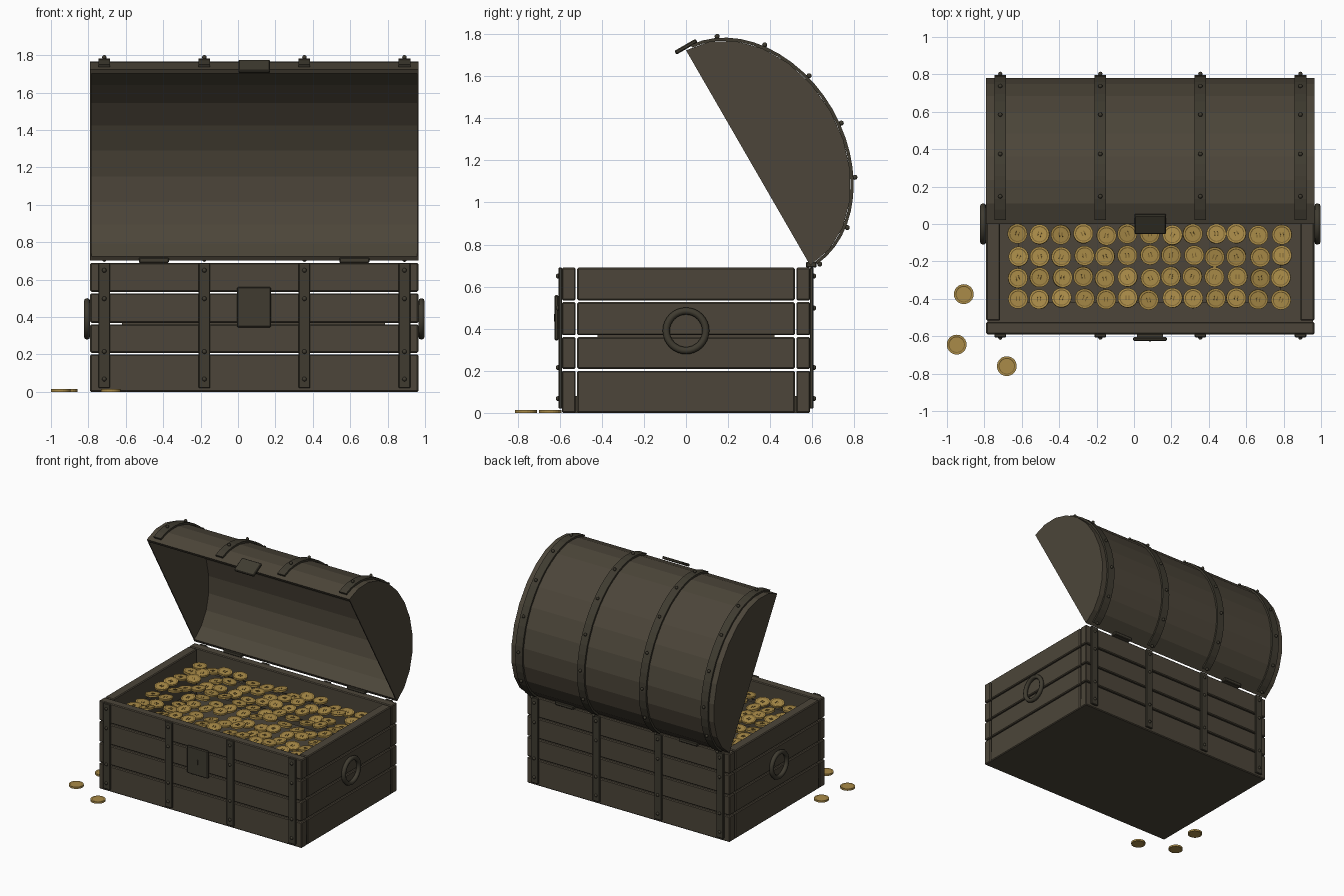
import bpy, bmesh, math, random
from mathutils import Matrix, Vector

if "Cube" in bpy.data.objects:
    bpy.data.objects.remove(bpy.data.objects["Cube"])

random.seed(4)
CX = 0.087            # chest centre in x
HX, HY = 0.877, 0.59  # half size of the chest


def material(name, rgb):
    m = bpy.data.materials.new(name)
    m.diffuse_color = (*rgb, 1)
    m.use_nodes = True
    m.node_tree.nodes["Principled BSDF"].inputs["Base Color"].default_value = m.diffuse_color
    return m


WOOD = material("dark wood", (0.072, 0.060, 0.041))
METAL = material("aged iron", (0.050, 0.044, 0.030))
GOLD = material("gold", (0.40, 0.26, 0.065))
DARK_GOLD = material("dark gold", (0.20, 0.125, 0.03))


def add_object(name, bm, *mats):
    bmesh.ops.recalc_face_normals(bm, faces=bm.faces)
    me = bpy.data.meshes.new(name)
    bm.to_mesh(me)
    bm.free()
    for m in mats:
        me.materials.append(m)
    ob = bpy.data.objects.new(name, me)
    bpy.context.collection.objects.link(ob)
    return ob


def box(name, lo, hi, mat, bevel=0.0, rot_x=0.0):
    lo, hi = Vector(lo), Vector(hi)
    bm = bmesh.new()
    bmesh.ops.create_cube(bm, size=1, matrix=Matrix.Diagonal((*(hi - lo), 1)))
    if bevel:
        bmesh.ops.bevel(bm, geom=bm.edges[:], offset=bevel, segments=1, affect='EDGES')
    ob = add_object(name, bm, mat)
    ob.location = (lo + hi) / 2
    ob.rotation_euler.x = rot_x
    return ob


def extrude_x(name, pts, x0, x1, mat):
    """Extrude a closed (y, z) outline along x."""
    bm = bmesh.new()
    f = bm.faces.new([bm.verts.new((x0, y, z)) for y, z in pts])
    r = bmesh.ops.extrude_face_region(bm, geom=[f])
    bmesh.ops.translate(bm, vec=(x1 - x0, 0, 0),
                        verts=[v for v in r["geom"] if isinstance(v, bmesh.types.BMVert)])
    return add_object(name, bm, mat)


def smooth(ob):
    for p in ob.data.polygons:
        p.use_smooth = True


# Box: floor and four rows of planks with open gaps between them
box("floor", (CX - HX + .006, -HY + .006, 0), (CX + HX - .006, HY - .006, .08), WOOD)
T = 0.066
for z0, z1 in ((0, .2), (.209, .36), (.369, .526), (.535, .69)):
    for s, side in ((-1, "front"), (1, "back")):
        y0, y1 = sorted((s * HY, s * (HY - T)))
        box(side + "_plank", (CX - HX, y0, z0), (CX + HX, y1, z1), WOOD, .006)
    for s, side in ((-1, "left"), (1, "right")):
        x0, x1 = sorted((CX + s * HX, CX + s * (HX - T - .008)))
        box(side + "_plank", (x0, -HY + T + .007, z0), (x1, HY - T - .007, z1), WOOD, .006)


# Open lid: half ellipse profile turned about the back edge
def lid_point(t, a, b):
    c, s = a * math.cos(t), b * math.sin(t)
    return (0.295 - .5 * c + .866 * s, 1.212 + .866 * c + .5 * s)


def arc(a, b, t0=0, t1=180, n=12):
    return [lid_point(math.radians(t0 + (t1 - t0) * i / n), a, b) for i in range(n + 1)]


extrude_x("lid_shell", arc(.59, .45) + arc(.565, .425)[::-1], CX - HX, CX + HX, WOOD)
for s in (-1, 1):
    x = CX + s * HX
    extrude_x("lid_end", arc(.588, .448), x, x - s * .008, WOOD)

# Iron straps on the box and lid, with rivets
rivets = bmesh.new()


def rivet(x, y, z):
    bmesh.ops.create_uvsphere(rivets, u_segments=8, v_segments=6, radius=.012,
                              matrix=Matrix.Translation((x, y, z)))


for x in (-.715, -.18, .355, .89):
    for s in (-1, 1):
        y0, y1 = sorted((s * (HY - .002), s * .606))
        box("box_strap", (x - .031, y0, .02), (x + .031, y1, .69), METAL, .004)
        for z in (.068, .215, .498, .65):
            rivet(x, s * .607, z)
    extrude_x("lid_strap", arc(.603, .463, 4, 176, 24) + arc(.588, .448, 4, 176, 24)[::-1],
              x - .031, x + .031, METAL)
    for i in range(7):
        rivet(x, *lid_point(math.radians(20 + 25.8 * i), .61, .47))
smooth(add_object("rivets", rivets, METAL))

# Latch on the lid, lock plate with keyhole on the box, hinges
box("lid_latch", (.002, -.058, 1.73), (.172, .058, 1.75), METAL, .005, math.radians(30))
box("lock_plate", (-.006, -.625, .345), (.176, -.605, .56), METAL, .006)
box("lock_backing", (.015, -.607, .365), (.155, -.588, .54), METAL)
box("keyhole", (.08, -.628, .435), (.09, -.624, .47), METAL)
for x in (-.45, .622):
    box("hinge", (x - .08, .57, .69), (x + .08, .62, .718), METAL, .005)

# Ring handles on both ends
for s in (-1, 1):
    bpy.ops.mesh.primitive_torus_add(major_radius=.094, minor_radius=.017, major_segments=32,
                                     minor_segments=8, location=(CX + s * (HX + .017), 0, .39),
                                     rotation=(0, math.pi / 2, 0))
    ring = bpy.context.object
    ring.name = "ring_handle"
    ring.data.materials.append(METAL)
    smooth(ring)

# Tray carrying the treasure
box("coin_tray", (-.62, -.42, .352), (.785, .42, .378), WOOD)


# Coin: disc with raised rim, dark groove and two little bars on top
def coin_mesh(bars):
    bm = bmesh.new()
    bmesh.ops.create_cone(bm, cap_ends=True, segments=24, radius1=.053, radius2=.053, depth=.014)
    for f in [f for f in bm.faces if abs(f.normal.z) > .9]:
        bmesh.ops.inset_region(bm, faces=[f], thickness=.009)
        groove = bmesh.ops.inset_region(bm, faces=[f], thickness=.005, depth=-.002)
        for g in groove["faces"]:
            g.material_index = 1
    if bars:
        for x in (-.008, .008):
            r = bmesh.ops.create_cube(bm, size=1, matrix=Matrix.Translation((x, 0, .006))
                                      @ Matrix.Diagonal((.005, .024, .004, 1)))
            for f in {f for v in r["verts"] for f in v.link_faces}:
                f.material_index = 1
    ob = add_object("loose_coin", bm, GOLD, DARK_GOLD)
    return ob


def copy(src, name, loc, rot):
    ob = bpy.data.objects.new(name, src.data)
    bpy.context.collection.objects.link(ob)
    ob.location, ob.rotation_euler = loc, rot


# Coins on the floor beside the chest
loose = coin_mesh(False)
loose.location = (-.91, -.375, .007)
for x, y in ((-.948, -.645), (-.68, -.76)):
    copy(loose, "loose_coin", (x, y, .007), (0, 0, random.random()))

# Coins filling the chest
first = coin_mesh(True)
first.name = "pile_coin"
first.location = (-.62, -.4, .62)
R = random.uniform
for i in range(13):
    for j in range(8):
        if i or j:
            copy(first, "pile_coin",
                 (-.62 + .1172 * i + R(-.006, .006), -.4 + .1145 * j + R(-.006, .006), R(.6, .645)),
                 (R(-.16, .16), R(-.16, .16), R(-.5, .5)))
